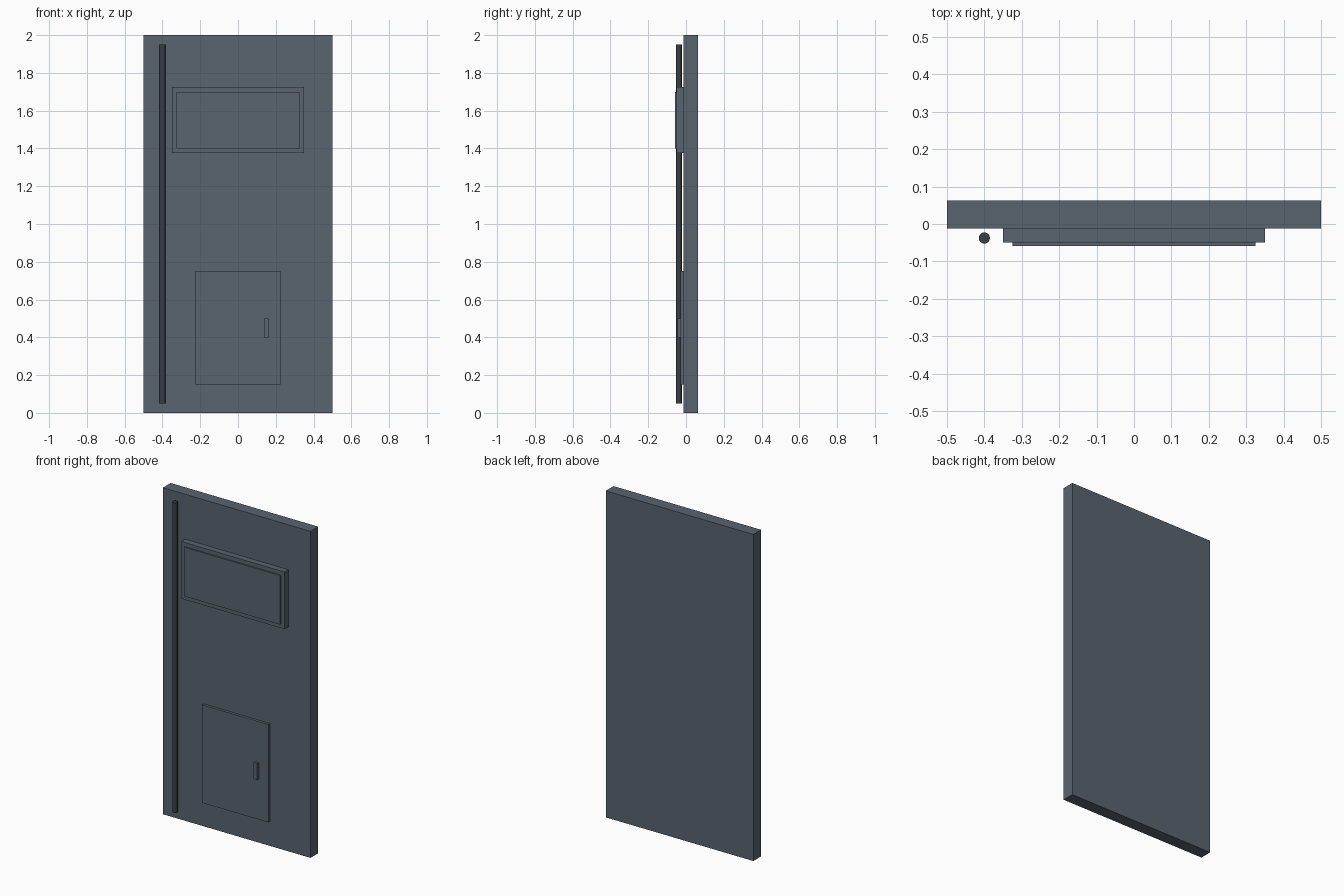
import bpy
from mathutils import Vector

cube = bpy.data.objects.get("Cube")
if cube:
    bpy.data.objects.remove(cube, do_unlink=True)


def material(name, colour):
    mat = bpy.data.materials.new(name)
    mat.use_nodes = True
    mat.diffuse_color = (*colour, 1)
    mat.node_tree.nodes["Principled BSDF"].inputs["Base Color"].default_value = (*colour, 1)
    return mat


slate = material("slate_grey", (0.10, 0.127, 0.162))
dark = material("dark_grey", (0.042, 0.05, 0.06))


def box(name, low, high, mat):
    """Axis-aligned box between two opposite corners."""
    low, high = Vector(low), Vector(high)
    bpy.ops.mesh.primitive_cube_add(size=1, location=(low + high) / 2)
    obj = bpy.context.object
    obj.name = name
    obj.scale = high - low
    bpy.ops.object.transform_apply(location=False, rotation=False, scale=True)
    obj.data.materials.append(mat)
    return obj


# Main wall slab
FACE = -0.0125
box("wall_panel", (-0.5, FACE, 0), (0.5, 0.0625, 2), slate)

# Raised upper frame with its thin cover plate
box("upper_frame", (-0.35, -0.05, 1.375), (0.35, FACE, 1.725), slate)
box("upper_plate", (-0.325, -0.0585, 1.4), (0.325, -0.05, 1.7), slate)

# Lower access hatch and its handle
box("access_hatch", (-0.225, -0.0285, 0.15), (0.225, FACE, 0.75), slate)
box("hatch_handle", (0.138, -0.046, 0.4), (0.162, -0.0285, 0.5), slate)

# Vertical pipe standing just clear of the wall
bpy.ops.mesh.primitive_cylinder_add(vertices=16, radius=0.015, depth=1.9,
                                    location=(-0.4, -0.0375, 1))
pipe = bpy.context.object
pipe.name = "vertical_pipe"
pipe.data.materials.append(dark)
bpy.ops.object.shade_smooth_by_angle()
